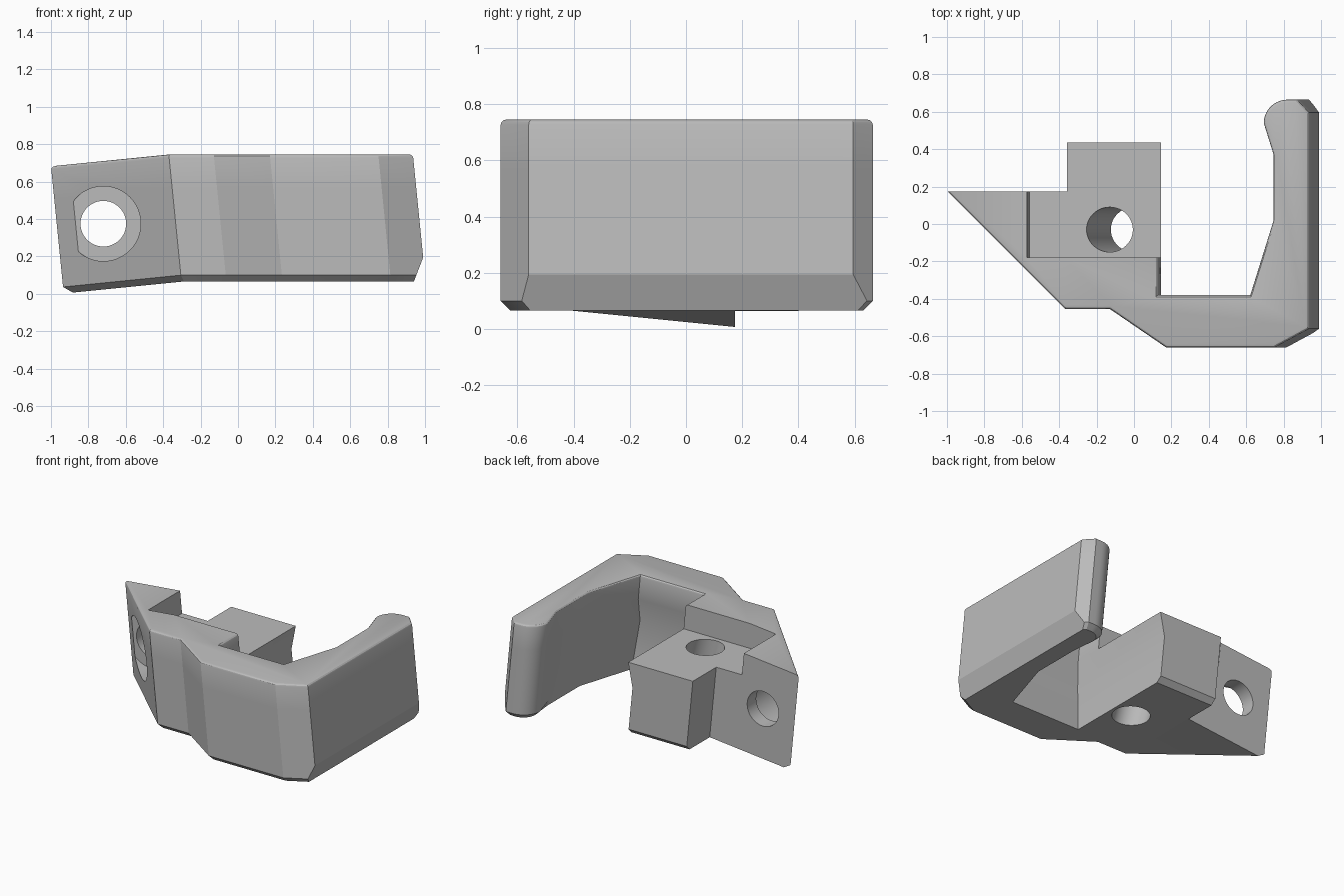
import bpy, bmesh, math
from mathutils import Vector, Matrix

if "Cube" in bpy.data.objects:
    bpy.data.objects.remove(bpy.data.objects["Cube"], do_unlink=True)

LOW, MID, FLOOR, TOP = 0.065, 0.40, 0.57, 0.745
LEAN = 0.1

grey = bpy.data.materials.new("plain grey")
grey.use_nodes = True
colour = (0.5, 0.5, 0.5, 1)
grey.diffuse_color = colour
grey.node_tree.nodes["Principled BSDF"].inputs["Base Color"].default_value = colour


def make_object(name, bm):
    bmesh.ops.recalc_face_normals(bm, faces=bm.faces)
    mesh = bpy.data.meshes.new(name)
    bm.to_mesh(mesh)
    bm.free()
    mesh.materials.append(grey)
    obj = bpy.data.objects.new(name, mesh)
    bpy.context.collection.objects.link(obj)
    return obj


def prism(points, levels):
    """Stack rings of one outline and cap both ends."""
    bm = bmesh.new()
    rings = [[bm.verts.new((x, y, z)) for x, y in points] for z in levels]
    n = len(points)
    for a, b in zip(rings, rings[1:]):
        for i in range(n):
            j = (i + 1) % n
            bm.faces.new((a[i], a[j], b[j], b[i]))
    bm.faces.new(rings[0][::-1])
    bm.faces.new(rings[-1])
    bmesh.ops.recalc_face_normals(bm, faces=bm.faces)
    return bm


def lean(bm):
    for v in bm.verts:
        x, z = v.co.x, v.co.z
        v.co.x += LEAN * (TOP - z)
        v.co.z += LEAN * min(0, x + 0.37)


def cylinder(name, start, end, radius):
    start, end = Vector(start), Vector(end)
    axis = end - start
    turn = axis.to_track_quat('Z', 'Y').to_matrix().to_4x4()
    bm = bmesh.new()
    bmesh.ops.create_cone(bm, cap_ends=True, segments=48, radius1=radius, radius2=radius,
                          depth=axis.length,
                          matrix=Matrix.Translation((start + end) / 2) @ turn)
    return make_object(name, bm)


# Outline of wing, block and hook
tail = [(0.82 + 0.128 * math.cos(a), 0.54 + 0.125 * math.sin(a))
        for a in (math.radians(180 - 9 * i) for i in range(11))]
outline = [(-1, 0.175), (-0.375, 0.175), (-0.375, 0.435), (0.127, 0.435),
           (0.127, -0.38), (0.62, -0.38), (0.745, 0.02), (0.745, 0.37)] + tail + [
           (0.87, 0.665), (0.935, 0.595), (0.935, -0.56), (0.75, -0.66),
           (0.17, -0.66), (-0.13, -0.455), (-0.37, -0.455)]
bm = prism(outline, (LOW, MID, FLOOR, TOP))

# Undercut inside the hook and on the block side
for v in bm.verts:
    x, y, z = v.co
    if abs(x - 0.127) < 0.001 and z < FLOOR - 0.01:
        v.co.x -= 0.05
    if abs(y + 0.38) < 0.001 and abs(z - MID) < 0.01:
        v.co.y -= 0.045


def flat_edges(z, rule):
    return [e for e in bm.edges if all(abs(v.co.z - z) < 0.001 for v in e.verts)
            and rule((e.verts[0].co + e.verts[1].co) / 2)]


# Chamfer under the outer edges, rounding over the top
under = flat_edges(LOW, lambda m: m.y < -0.42 or m.y > 0.42 or m.x + m.y < -0.7)
bmesh.ops.bevel(bm, geom=under, offset=0.035, segments=1, affect='EDGES', profile=0.5)
over = flat_edges(TOP, lambda m: abs(m.y - 0.175) > 0.002)
bmesh.ops.bevel(bm, geom=over, offset=0.018, segments=3, affect='EDGES', profile=0.5)

# Fold line of the wing, then the lean of the whole piece
bmesh.ops.bisect_plane(bm, geom=bm.verts[:] + bm.edges[:] + bm.faces[:],
                       plane_co=(-0.37, 0, 0), plane_no=(1, 0, 0))
lean(bm)

# Broad chamfer under the outer side of the hook
cut = bmesh.ops.bisect_plane(bm, geom=bm.verts[:] + bm.edges[:] + bm.faces[:],
                             plane_co=(0.94, 0, LOW), plane_no=(0.155, 0, -0.06),
                             clear_outer=True)
bmesh.ops.holes_fill(bm, edges=[g for g in cut["geom_cut"] if isinstance(g, bmesh.types.BMEdge)],
                     sides=0)
body = make_object("hook_bracket", bm)

# Recess over the block
box = prism([(-0.575, -0.18), (0.3, -0.18), (0.3, 0.6), (-0.575, 0.6)], (FLOOR, 0.9))
for v in box.verts:
    v.co.x += LEAN * (TOP - v.co.z)

# Leaning hole through the block, and the counterbored hole through the wing
slope = Vector((-0.13, 0, FLOOR - LOW))
centre = Vector((-0.065, -0.03, (FLOOR + LOW) / 2))
cutters = [make_object("recess_cutter", box),
           cylinder("block_hole_cutter", centre - slope, centre + slope, 0.12),
           cylinder("wing_hole_cutter", (-0.72, -0.7, 0.375), (-0.72, 0.4, 0.375), 0.122),
           cylinder("counterbore_cutter", (-0.72, -0.7, 0.375), (-0.72, 0.075, 0.375), 0.2)]

bpy.context.view_layer.objects.active = body
for o in bpy.context.selected_objects:
    o.select_set(False)
body.select_set(True)
for cutter in cutters:
    mod = body.modifiers.new(cutter.name, 'BOOLEAN')
    mod.operation, mod.solver, mod.object = 'DIFFERENCE', 'EXACT', cutter
    bpy.ops.object.modifier_apply(modifier=mod.name)
    bpy.data.objects.remove(cutter, do_unlink=True)

bpy.ops.object.shade_smooth_by_angle(angle=math.radians(25))
